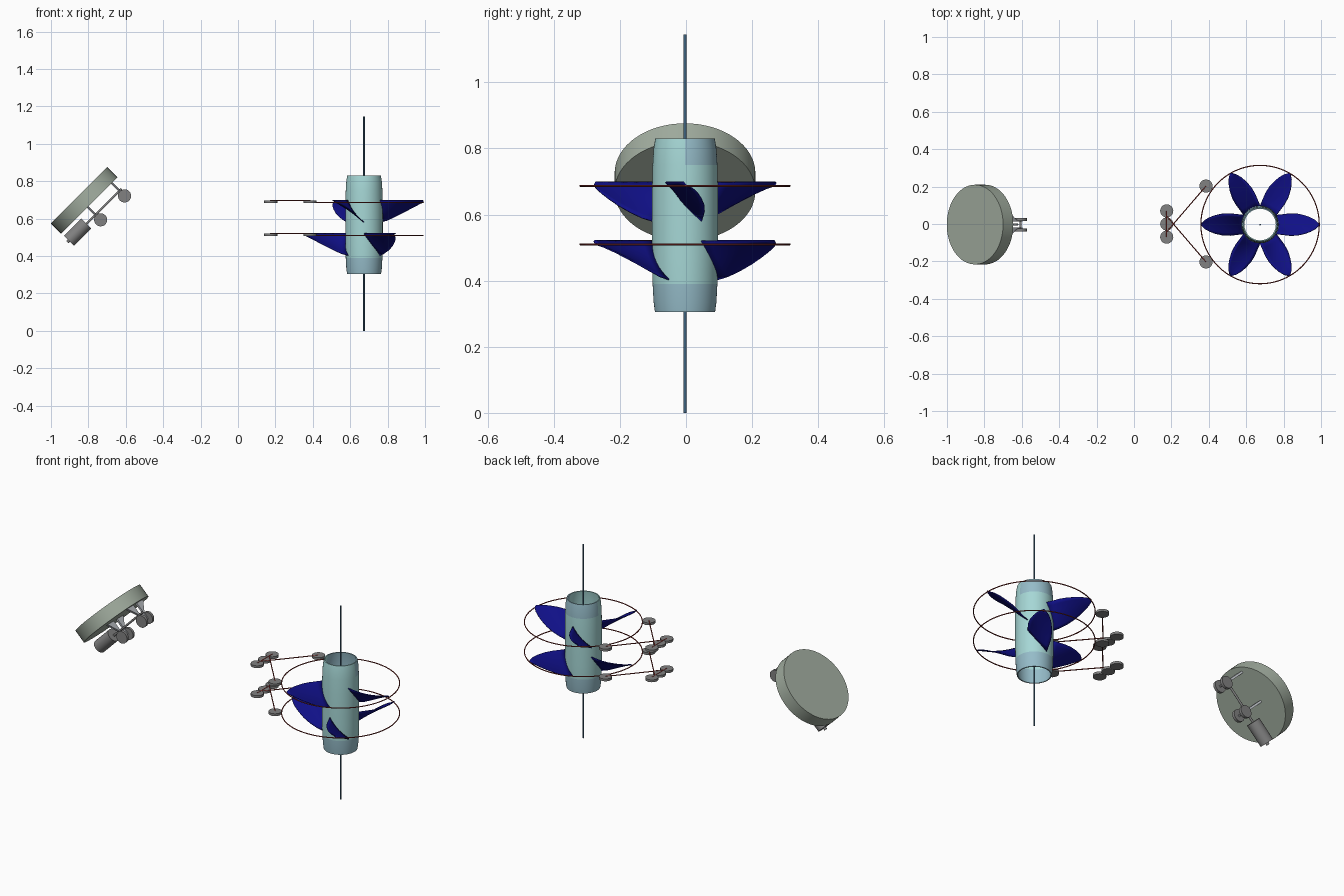
import bpy, bmesh, math
from mathutils import Vector, Matrix

if "Cube" in bpy.data.objects:
    bpy.data.objects.remove(bpy.data.objects["Cube"])

CX, CY = 0.674, -0.003          # turbine axis


def mat(name, rgb):
    m = bpy.data.materials.new(name)
    m.diffuse_color = (*rgb, 1)
    m.use_nodes = True
    m.node_tree.nodes["Principled BSDF"].inputs["Base Color"].default_value = m.diffuse_color
    return m


TEAL = mat("teal", (0.38, 0.68, 0.67))
BLUE_GREY = mat("blue_grey", (0.30, 0.50, 0.58))
NAVY = mat("navy", (0.005, 0.005, 0.24))
RED = mat("dark_red", (0.25, 0.03, 0.025))
STEEL = mat("steel_blue", (0.05, 0.13, 0.22))
SAGE = mat("sage", (0.36, 0.42, 0.35))
GREY = mat("grey", (0.22, 0.22, 0.22))
PALE = mat("pale_grey", (0.45, 0.47, 0.50))


def make(name, bm, *mats, matrix=Matrix(), smooth=True):
    bmesh.ops.recalc_face_normals(bm, faces=bm.faces)
    me = bpy.data.meshes.new(name)
    bm.to_mesh(me)
    bm.free()
    for m in mats:
        me.materials.append(m)
    ob = bpy.data.objects.new(name, me)
    bpy.context.collection.objects.link(ob)
    ob.matrix_world = matrix
    if smooth:
        bpy.ops.object.select_all(action='DESELECT')
        ob.select_set(True)
        bpy.context.view_layer.objects.active = ob
        bpy.ops.object.shade_smooth_by_angle(angle=math.radians(35))
    return ob


def cyl(name, p, q, r, m, seg=32, matrix=Matrix()):
    """Cylinder between two points."""
    p, q = Vector(p), Vector(q)
    d = q - p
    bm = bmesh.new()
    bmesh.ops.create_cone(bm, cap_ends=True, segments=seg, radius1=r, radius2=r, depth=d.length)
    place = Matrix.Translation((p + q) / 2) @ d.to_track_quat('Z', 'Y').to_matrix().to_4x4()
    return make(name, bm, m, matrix=matrix @ place)


def lathe(profile, seg):
    """Revolve a closed (r, z) profile around z."""
    bm = bmesh.new()
    rows = [[bm.verts.new((r * math.cos(a), r * math.sin(a), z)) for r, z in profile]
            for a in (2 * math.pi * i / seg for i in range(seg))]
    n = len(profile)
    for i in range(seg):
        a, b = rows[i], rows[(i + 1) % seg]
        for j in range(n):
            k = (j + 1) % n
            bm.faces.new((a[j], b[j], b[k], a[k]))
    return bm


AXIS = Matrix.Translation((CX, CY, 0))

# Central mast
cyl("mast", (CX, CY, 0), (CX, CY, 1.145), 0.0045, STEEL, 16)

# Barrel-shaped open hub with tinted end bands
outer = [(0.091, 0.305), (0.095, 0.335), (0.098, 0.39), (0.100, 0.47), (0.100, 0.66),
         (0.098, 0.75), (0.095, 0.80), (0.090, 0.83)]
inner = [(r - 0.006, z) for r, z in reversed(outer)]
bm = lathe(outer + inner, 64)
for f in bm.faces:
    c = f.calc_center_median()
    f.material_index = int(c.z < 0.39 or (c.z > 0.75 and c.y > 0))
make("hub", bm, TEAL, BLUE_GREY, matrix=AXIS)

# Blade stations: radius, half width, drop of the trailing edge
STATIONS = [(0.085, 0.050, 0.118), (0.12, 0.054, 0.108), (0.16, 0.059, 0.090), (0.20, 0.058, 0.070),
            (0.24, 0.049, 0.049), (0.27, 0.038, 0.033), (0.295, 0.024, 0.020), (0.316, 0.004, 0.010)]


def blade(name, z, angle):
    bm = bmesh.new()
    n = 8
    rows = []
    for r, w, drop in STATIONS:
        row = []
        for j in range(n + 1):
            s = j / n
            sag = 0.012 * math.sin(math.pi * s) * drop / 0.118
            row.append(bm.verts.new((r, w * (2 * s - 1), z - drop * s - sag)))
        rows.append(row)
    for a, b in zip(rows, rows[1:]):
        for j in range(n):
            bm.faces.new((a[j], b[j], b[j + 1], a[j + 1]))
    ob = make(name, bm, NAVY, matrix=AXIS @ Matrix.Rotation(angle, 4, 'Z'))
    mod = ob.modifiers.new("thickness", 'SOLIDIFY')
    mod.thickness = 0.004
    mod.offset = 0


# Two tiers: blades, rim, pulleys and crossed belts
for tier, z, start in (("lower", 0.510, 60), ("upper", 0.687, 0)):
    for k in range(3):
        blade(f"{tier}_blade_{k + 1}", z + 0.011, math.radians(start + 120 * k))

    rim = [(0.3165 + 0.003 * math.cos(t), z + 0.003 * math.sin(t))
           for t in (math.pi * i / 4 for i in range(8))]
    make(f"{tier}_rim", lathe(rim, 96), RED, matrix=AXIS)

    zp = z + 0.004
    spots = [(0.175, 0.07), (0.175, 0.0), (0.175, -0.07), (0.385, 0.203), (0.385, -0.203)]
    for i, (x, y) in enumerate(spots):
        cyl(f"{tier}_pulley_{i + 1}", (x, y, zp - 0.007), (x, y, zp + 0.007), 0.035, GREY)
    for s in (1, -1):
        cyl(f"{tier}_belt_{'left' if s > 0 else 'right'}",
            (0.385, 0.203 * s, zp + 0.006), (0.172, -0.045 * s, zp + 0.006), 0.003, RED, 8)
    cyl(f"{tier}_belt_cross", (0.175, -0.07, zp + 0.006), (0.175, 0.07, zp + 0.006), 0.003, RED, 8)

# Tilted collector: local z points out of the disc, local x runs up the slope
D = Matrix.Translation((-0.796, -0.003, 0.671)) @ Matrix.Rotation(math.radians(-45), 4, 'Y')
cyl("collector_disc", (0, 0, 0), (0, 0, 0.077), 0.213, SAGE, 64, D)

# Motor under the disc with its drive shaft
cyl("motor", (-0.209, 0, -0.057), (-0.079, 0, -0.057), 0.038, GREY, 32, D)
cyl("motor_tip", (-0.222, 0, -0.057), (-0.205, 0, -0.057), 0.009, GREY, 16, D)
cyl("drive_shaft", (-0.08, 0, -0.060), (0.185, 0, -0.060), 0.006, GREY, 16, D)

# Paired wheels held by tapering brackets
for tag, a in (("low", -0.011), ("high", 0.170)):
    cyl(f"{tag}_axle", (a, -0.035, -0.098), (a, 0.035, -0.098), 0.006, GREY, 16, D)
    for s, side in ((1, "back"), (-1, "front")):
        cyl(f"{tag}_wheel_{side}", (a, s * 0.020, -0.098), (a, s * 0.036, -0.098), 0.035, GREY, 32, D)
        bm = bmesh.new()
        outline = [(0.016, 0.001), (0.075, 0.001), (0.026, -0.06), (0.024, -0.105), (0.016, -0.105)]
        f = bm.faces.new([bm.verts.new((a - 0.006, s * y, z)) for y, z in outline])
        ext = bmesh.ops.extrude_face_region(bm, geom=[f])
        bmesh.ops.translate(bm, vec=(0.012, 0, 0),
                            verts=[v for v in ext["geom"] if isinstance(v, bmesh.types.BMVert)])
        make(f"{tag}_bracket_{side}", bm, PALE, matrix=D, smooth=False)
